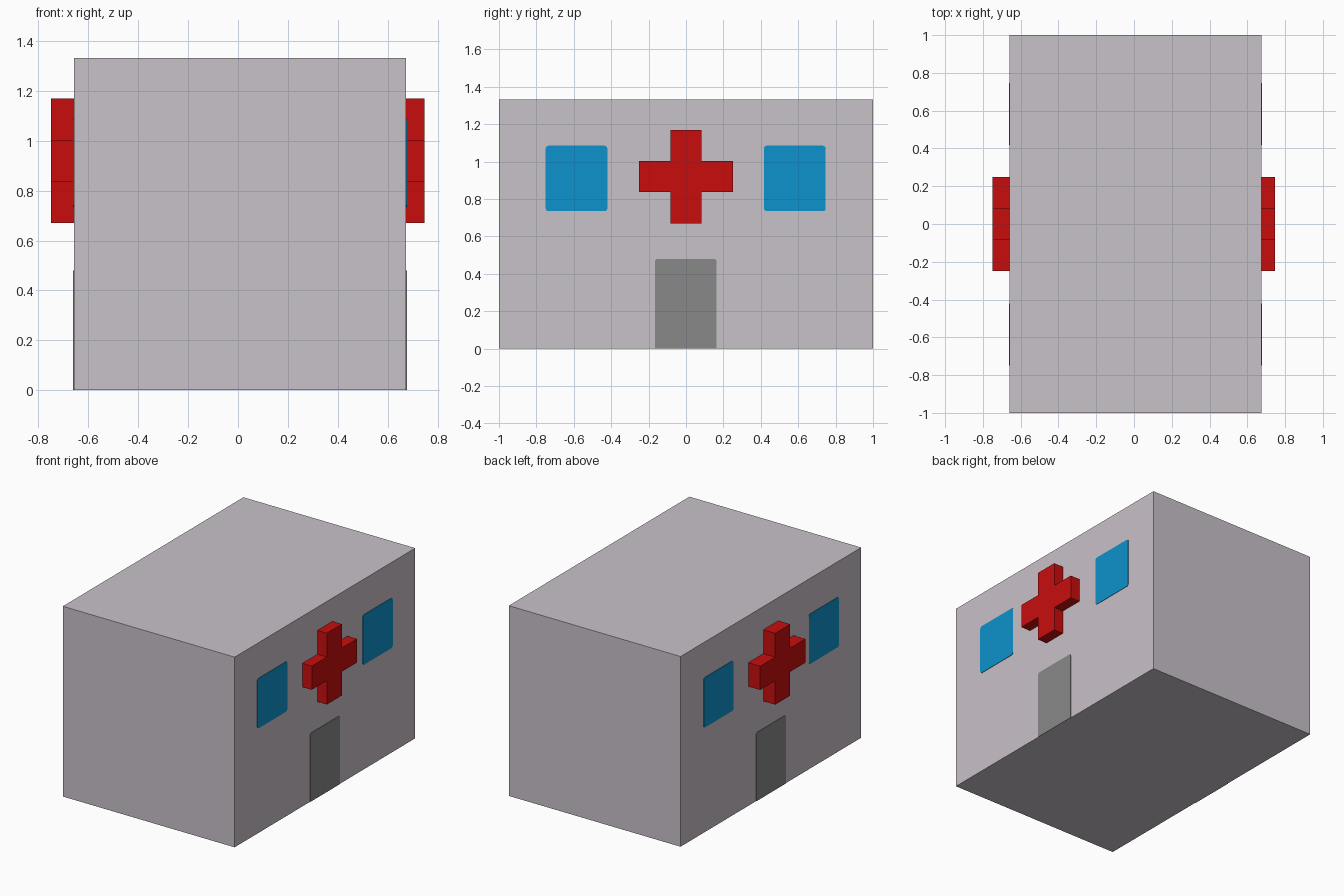
import bpy, bmesh, math

if "Cube" in bpy.data.objects:
    bpy.data.objects.remove(bpy.data.objects["Cube"])


def srgb(r, g, b):
    def lin(c):
        c /= 255
        return c / 12.92 if c <= 0.04045 else ((c + 0.055) / 1.055) ** 2.4
    return (lin(r), lin(g), lin(b), 1.0)


def material(name, rgb):
    m = bpy.data.materials.new(name)
    m.diffuse_color = srgb(*rgb)
    m.use_nodes = True
    m.node_tree.nodes["Principled BSDF"].inputs["Base Color"].default_value = m.diffuse_color
    return m


WALL = material("pale_grey", (201, 194, 201))
RED = material("red", (201, 13, 13))
BLUE = material("window_blue", (13, 146, 204))
GREY = material("door_grey", (137, 137, 137))

X_LEFT, X_RIGHT, HEIGHT = -0.658, 0.674, 1.333


def prism(name, profile, x0, x1, mat):
    """Extrude a (y, z) outline from x0 to x1."""
    bm = bmesh.new()
    face = bm.faces.new([bm.verts.new((x0, y, z)) for y, z in profile])
    ext = bmesh.ops.extrude_face_region(bm, geom=[face])["geom"]
    verts = [v for v in ext if isinstance(v, bmesh.types.BMVert)]
    bmesh.ops.translate(bm, verts=verts, vec=(x1 - x0, 0, 0))
    bmesh.ops.recalc_face_normals(bm, faces=bm.faces)
    mesh = bpy.data.meshes.new(name)
    bm.to_mesh(mesh)
    bm.free()
    mesh.materials.append(mat)
    obj = bpy.data.objects.new(name, mesh)
    bpy.context.collection.objects.link(obj)
    return obj


def rounded_rect(y0, y1, z0, z1, r=0.015, round_bottom=True):
    """Rectangle outline with small rounded corners."""
    pts = []
    corners = [(y1 - r, z1 - r, 0), (y0 + r, z1 - r, 90)]
    if round_bottom:
        corners += [(y0 + r, z0 + r, 180), (y1 - r, z0 + r, 270)]
    for cy, cz, start in corners:
        for step in (0, 30, 60, 90):
            a = math.radians(start + step)
            pts.append((cy + r * math.cos(a), cz + r * math.sin(a)))
    if not round_bottom:
        pts += [(y0, z0), (y1, z0)]
    return pts


def cross(cz, arm=0.25, half=0.083):
    """Twelve-point outline of a plus shape, one quadrant turned four times."""
    pts = []
    for k in range(4):
        c, s = ((1, 0), (0, 1), (-1, 0), (0, -1))[k]
        for y, z in ((arm, -half), (arm, half), (half, half)):
            pts.append((y * c - z * s, cz + y * s + z * c))
    return pts


# Main building block
box = [(-1, 0), (1, 0), (1, HEIGHT), (-1, HEIGHT)]
prism("building", box, X_LEFT, X_RIGHT, WALL)

# Both long walls carry the same cross, windows and door
for side, wall, sign, tip in (("left", X_LEFT, -1, -0.75),
                              ("right", X_RIGHT, 1, 0.747)):
    plate = wall + sign * 0.003
    prism(side + "_cross", cross(0.92), wall, tip, RED)
    prism(side + "_front_window", rounded_rect(-0.75, -0.42, 0.735, 1.085), wall, plate, BLUE)
    prism(side + "_back_window", rounded_rect(0.417, 0.747, 0.735, 1.085), wall, plate, BLUE)
    prism(side + "_door", rounded_rect(-0.166, 0.164, 0, 0.48, round_bottom=False),
          wall, plate, GREY)
